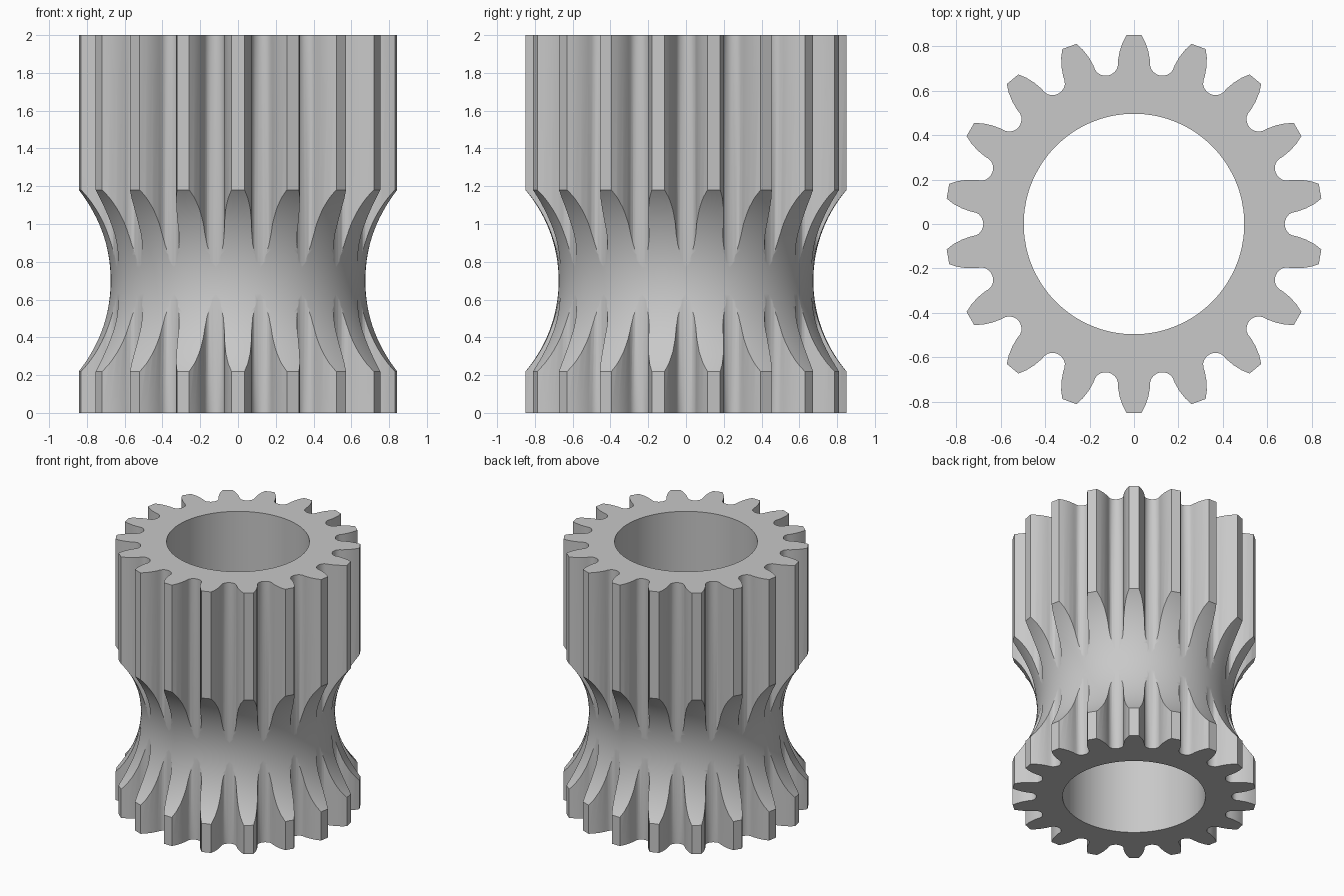
import bpy, bmesh, math

if "Cube" in bpy.data.objects:
    bpy.data.objects.remove(bpy.data.objects["Cube"])

TEETH, HEIGHT, BORE = 18, 2.0, 0.496
grey = bpy.data.materials.new("plain grey")
grey.diffuse_color = (0.58, 0.58, 0.58, 1)
grey.use_nodes = True
grey.node_tree.nodes["Principled BSDF"].inputs["Base Color"].default_value = grey.diffuse_color


def new_object(name, bm):
    bmesh.ops.recalc_face_normals(bm, faces=bm.faces[:])
    mesh = bpy.data.meshes.new(name)
    bm.to_mesh(mesh)
    bm.free()
    mesh.materials.append(grey)
    ob = bpy.data.objects.new(name, mesh)
    bpy.context.collection.objects.link(ob)
    return ob


def closed_grid(bm, rings):
    """Join closed rings, the last one back to the first."""
    loops = [[bm.verts.new(p) for p in ring] for ring in rings]
    n = len(loops[0])
    for a, b in zip(loops, loops[1:] + loops[:1]):
        for i in range(n):
            j = (i + 1) % n
            bm.faces.new((a[i], a[j], b[j], b[i]))


# Half of one tooth, from tip to root, for a tooth pointing along +y
half = [(0.034, 0.85), (0.052, 0.815), (0.065, 0.775), (0.072, 0.735),
        (0.073, 0.712), (0.078, 0.695), (0.089, 0.682), (0.104, 0.672)]
gap = math.pi / TEETH
root = (0.678 * math.sin(gap), 0.678 * math.cos(gap))
tooth = [root] + half[::-1] + [(-x, y) for x, y in half]
outline = []
for k in range(TEETH):
    a = 2 * math.pi * k / TEETH
    c, s = math.cos(a), math.sin(a)
    outline += [(x * c - y * s, x * s + y * c) for x, y in tooth]
bore = []
for x, y in outline:
    r = math.hypot(x, y)
    bore.append((x / r * BORE, y / r * BORE))

# Toothed sleeve with a round bore
bm = bmesh.new()
closed_grid(bm, [[(x, y, z) for x, y in loop] for loop, z in
                 ((outline, 0), (outline, HEIGHT), (bore, HEIGHT), (bore, 0))])
gear = new_object("gear_sleeve", bm)

# Ring cutter for the concave waist
R, WAIST, MID, SPAN, ARC, SEG = 0.743, 0.674, 0.70, 0.74, 32, 144
profile = []
for i in range(ARC + 1):
    t = SPAN * (2 * i / ARC - 1)
    profile.append((WAIST + R * (1 - math.cos(t)), MID + R * math.sin(t)))
profile += [(1.0, profile[-1][1]), (1.0, profile[0][1])]
bm = bmesh.new()
closed_grid(bm, [[(r * math.cos(2 * math.pi * i / SEG),
                   r * math.sin(2 * math.pi * i / SEG), z) for i in range(SEG)]
                 for r, z in profile])
cutter = new_object("waist_cutter", bm)
cutter.hide_render = True

# Cut the waist, then smooth the curved surfaces
mod = gear.modifiers.new("waist", 'BOOLEAN')
mod.operation = 'DIFFERENCE'
mod.solver = 'EXACT'
mod.object = cutter
bpy.context.view_layer.objects.active = gear
gear.select_set(True)
cutter.select_set(False)
bpy.ops.object.modifier_apply(modifier=mod.name)
bpy.data.objects.remove(cutter)
bpy.ops.object.shade_smooth_by_angle(angle=math.radians(30))
